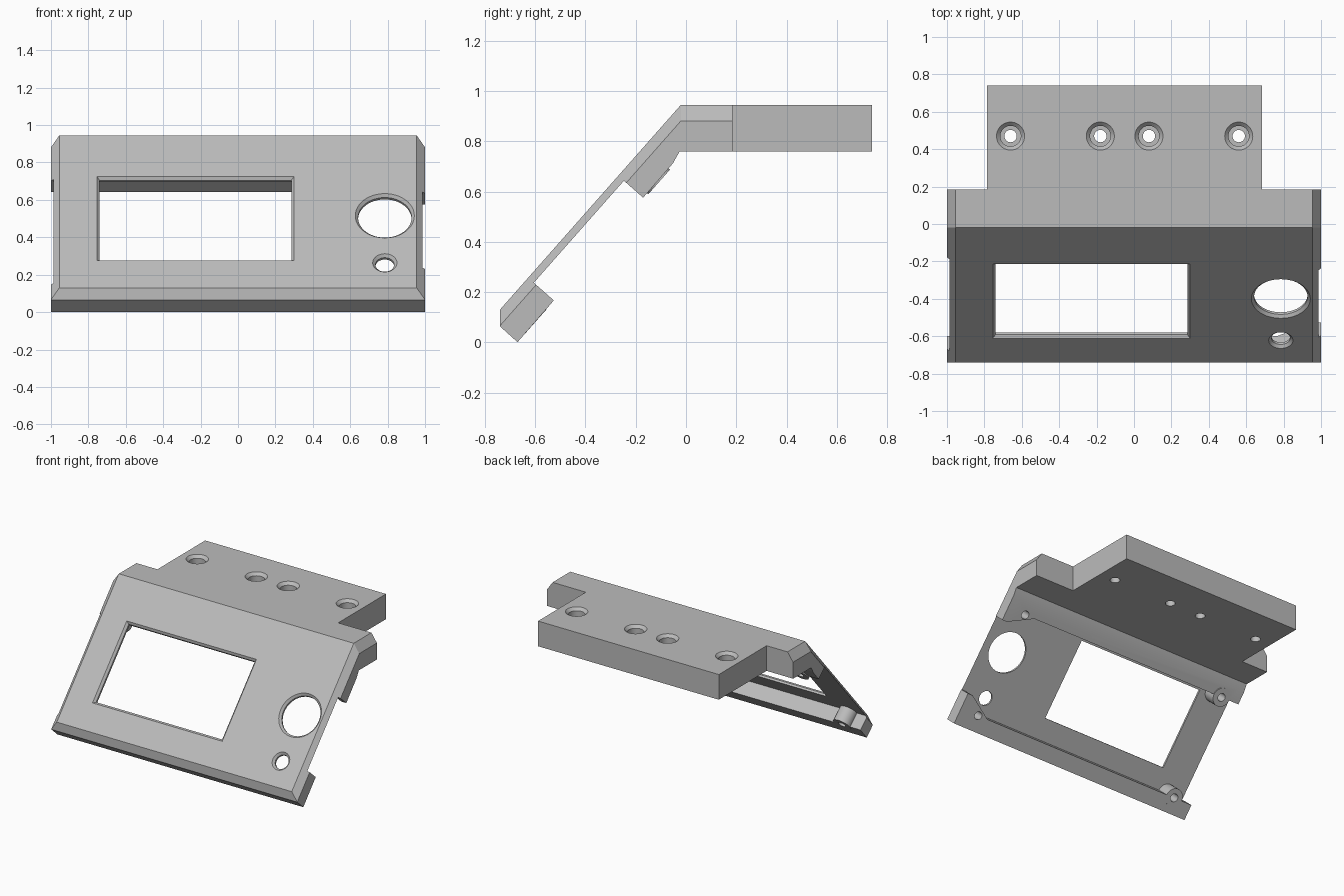
import bpy, bmesh, math

if "Cube" in bpy.data.objects:
    bpy.data.objects.remove(bpy.data.objects["Cube"], do_unlink=True)

grey = bpy.data.materials.new("plain_grey")
grey.use_nodes = True
colour = (0.5, 0.5, 0.5, 1)
grey.diffuse_color = colour
grey.node_tree.nodes["Principled BSDF"].inputs["Base Color"].default_value = colour

# Panel frame: u climbs the sloping face, v goes inward from it
FOOT, CREST = (-0.74, 0.13), (-0.02, 0.945)
length = math.dist(FOOT, CREST)
UY, UZ = (CREST[0] - FOOT[0]) / length, (CREST[1] - FOOT[1]) / length
PLATE, DEPTH = 0.03, 0.138


def panel(x, u, v):
    return (x, FOOT[0] + u * UY + v * UZ, FOOT[1] + u * UZ - v * UY)


def flat(x, y, z):
    return (x, y, z)


def loft(name, loops):
    """Solid skinned through matching loops of points."""
    bm = bmesh.new()
    rings = [[bm.verts.new(p) for p in loop] for loop in loops]
    n = len(rings[0])
    for a, b in zip(rings, rings[1:]):
        for i in range(n):
            j = (i + 1) % n
            bm.faces.new((a[i], a[j], b[j], b[i]))
    bm.faces.new(rings[0][::-1])
    bm.faces.new(rings[-1])
    bmesh.ops.recalc_face_normals(bm, faces=bm.faces)
    mesh = bpy.data.meshes.new(name)
    bm.to_mesh(mesh)
    bm.free()
    mesh.materials.append(grey)
    obj = bpy.data.objects.new(name, mesh)
    bpy.context.collection.objects.link(obj)
    return obj


def turned(name, frame, cx, cy, steps, sides=48):
    """Round solid; steps are (depth, radius) pairs."""
    angles = [2 * math.pi * i / sides for i in range(sides)]
    return loft(name, [[frame(cx + r * math.cos(a), cy + r * math.sin(a), d)
                        for a in angles] for d, r in steps])


def box_loop(frame, x0, x1, y0, y1, d):
    return [frame(x, y, d) for x, y in ((x0, y0), (x1, y0), (x1, y1), (x0, y1))]


def combine(body, tool, operation):
    mod = body.modifiers.new(operation, "BOOLEAN")
    mod.operation, mod.solver, mod.object = operation, "EXACT", tool
    tool.hide_render = True
    bpy.context.view_layer.update()
    graph = bpy.context.evaluated_depsgraph_get()
    result = bpy.data.meshes.new_from_object(body.evaluated_get(graph))
    body.modifiers.clear()
    body.data = result
    bpy.data.objects.remove(tool, do_unlink=True)


# Body: bent profile swept across, with bevelled side edges
TOP, UNDER, STEP = 0.945, 0.76, 0.185


def section(x, drop):
    outer = [FOOT, CREST, (STEP, TOP)]
    inner = [(STEP, UNDER), (-0.025, UNDER), (-0.052, 0.712)]
    pts = [(y, z - drop) for y, z in outer] + inner
    return ([(x, y, z) for y, z in pts]
            + [panel(x, -0.05, DEPTH), panel(x, -0.049, 0.043)])


body = loft("sloped_control_panel_bracket", [
    section(-1, 0.064), section(-0.955, 0), section(0.955, 0), section(1, 0.064)])

# Rear mounting slab
combine(body, loft("slab", [box_loop(flat, -0.785, 0.685, 0.1, 0.74, z)
                            for z in (UNDER, TOP)]), "UNION")

# Hollow behind the panel, leaving end rails and two corner gussets
LOW, HIGH = 0.06, 0.8
outline = [(-1.1, LOW), (0.77, LOW), (0.96, 0.17), (1.1, 0.17),
           (1.1, 0.711), (0.96, 0.711), (0.77, HIGH), (-1.1, HIGH)]
combine(body, loft("hollow", [[panel(x, u, v) for x, u in outline]
                              for v in (PLATE, 0.25)]), "DIFFERENCE")

# Screw bosses and screw holes behind the panel
for u in (LOW, HIGH):
    combine(body, turned("boss", panel, -0.85, u, [(0.02, 0.065), (DEPTH, 0.065)]), "UNION")
for x in (-0.85, 0.85):
    for u in (LOW, HIGH):
        combine(body, turned("screw_hole", panel, x, u,
                             [(0.05, 0.028), (0.2, 0.028)], 24), "DIFFERENCE")

# Display window with bevelled rim
rim = [(-0.01, 0.01), (0.015, -0.015), (0.06, -0.015)]
combine(body, loft("window", [box_loop(panel, -0.755 - g, 0.3 + g, 0.194 - g, 0.795 + g, v)
                              for v, g in rim]), "DIFFERENCE")

# Dial and button holes
for u, r in ((0.514, 0.158), (0.178, 0.065)):
    combine(body, turned("control_hole", panel, 0.785, u,
                         [(v, r + g) for v, g in rim]), "DIFFERENCE")

# Stepped mounting holes in the slab
bore = [(0.955, 0.085), (0.925, 0.055), (0.86, 0.055), (0.86, 0.033), (0.7, 0.033)]
for x in (-0.66, -0.18, 0.08, 0.56):
    combine(body, turned("mount_hole", flat, x, 0.47, bore), "DIFFERENCE")

bpy.ops.object.select_all(action="DESELECT")
body.select_set(True)
bpy.context.view_layer.objects.active = body
bpy.ops.object.shade_smooth_by_angle(angle=math.radians(25))
